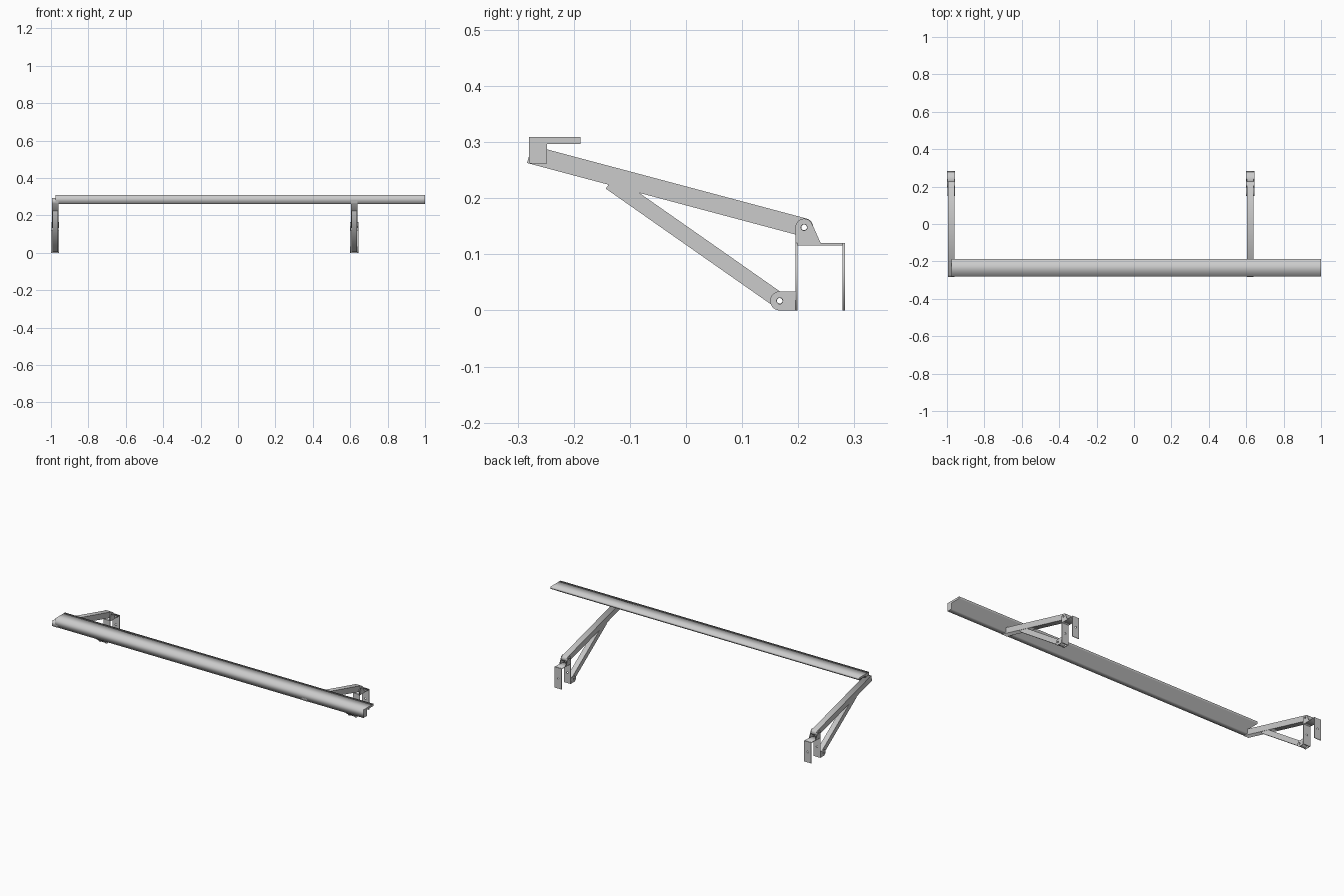
import bpy
from math import sin, cos, pi, atan2, hypot
from mathutils import Matrix

if "Cube" in bpy.data.objects:
    bpy.data.objects.remove(bpy.data.objects["Cube"])

# maps a profile's (u, v, extrusion) to world axes
SIDE = Matrix(((0, 0, 1, 0), (1, 0, 0, 0), (0, 1, 0, 0), (0, 0, 0, 1)))   # y, z, x
FRONT = Matrix(((1, 0, 0, 0), (0, 0, -1, 0), (0, 1, 0, 0), (0, 0, 0, 1)))  # x, z, -y


def arc(cx, cy, r, a0, a1, n=16):
    return [(cx + r * cos(a0 + (a1 - a0) * i / n), cy + r * sin(a0 + (a1 - a0) * i / n))
            for i in range(n + 1)]


def hole(cx, cy, r):
    return arc(cx, cy, r, 0, 2 * pi, 20)[:-1]


def plate(name, loops, lo, hi, axes=SIDE):
    """Extrude a filled outline (first loop) with holes (other loops) from lo to hi."""
    cu = bpy.data.curves.new(name, 'CURVE')
    cu.dimensions, cu.fill_mode, cu.extrude = '2D', 'BOTH', (hi - lo) / 2
    for pts in loops:
        s = cu.splines.new('POLY')
        s.points.add(len(pts) - 1)
        for p, (u, v) in zip(s.points, pts):
            p.co = (u, v, 0, 1)
        s.use_cyclic_u = True
    tmp = bpy.data.objects.new(name + "_outline", cu)
    bpy.context.collection.objects.link(tmp)
    bpy.context.view_layer.update()
    me = bpy.data.meshes.new_from_object(tmp.evaluated_get(bpy.context.evaluated_depsgraph_get()))
    bpy.data.objects.remove(tmp)
    me.transform(axes @ Matrix.Translation((0, 0, (lo + hi) / 2)))
    ob = bpy.data.objects.new(name, me)
    bpy.context.collection.objects.link(ob)
    return ob


def rect(a, b, c, d):
    return [(a, c), (b, c), (b, d), (a, d)]


def bar(pivot, end, r):
    """Side outline of a bar: rounded at the pivot, square at the far end."""
    (px, py), (ex, ey) = pivot, end
    a = atan2(ey - py, ex - px)
    nx, ny = -sin(a) * r, cos(a) * r
    return [(ex - nx, ey - ny), (ex + nx, ey + ny)] + arc(px, py, r, a + pi / 2, a + 3 * pi / 2)


TOP, LOW = (0.2105, 0.148), (0.167, 0.017)   # hinge centres (y, z)
T = 0.004                                    # sheet thickness
W = 0.044                                    # bracket width

upper_ear = [(0.195, 0.116), (0.24, 0.12)] + arc(*TOP, 0.0155, 0.45, pi)
lower_ear = [(0.197, 0.0), (0.197, 0.034)] + arc(*LOW, 0.017, pi / 2, 3 * pi / 2)

for side, x in (("left", -1.0), ("right", 0.6)):
    mid = x + W / 2
    # wall bracket: two drilled plates joined by a top
    for nm, z1, y in (("front", 0.12, 0.195), ("back", 0.12, 0.279)):
        plate(f"{side}_bracket_{nm}", [rect(x, x + W, 0, z1), hole(mid, 0.06, 0.005)],
              -y - T, -y, FRONT)
    plate(f"{side}_bracket_top", [rect(0.199, 0.279, 0.116, 0.12)], x, x + W)
    # hinge ears
    for nm, e in (("outer", x), ("inner", x + W - T)):
        plate(f"{side}_upper_ear_{nm}", [upper_ear, hole(*TOP, 0.0055)], e, e + T)
        plate(f"{side}_lower_ear_{nm}", [lower_ear, hole(*LOW, 0.0055)], e, e + T)
    # arm and diagonal brace
    plate(f"{side}_arm", [bar(TOP, (-0.279, 0.2785), 0.0163), hole(*TOP, 0.005)],
          x + 0.005, x + W - 0.005)
    plate(f"{side}_brace", [bar(LOW, (-0.135, 0.2285), 0.0140), hole(*LOW, 0.005)],
          x + 0.007, x + W - 0.007)

# long front rail with its top flange
plate("front_rail", [[(-0.28, 0.262), (-0.248, 0.262), (-0.248, 0.297),
                      (-0.188, 0.297), (-0.188, 0.309), (-0.28, 0.309)]], -0.977, 1.0)
